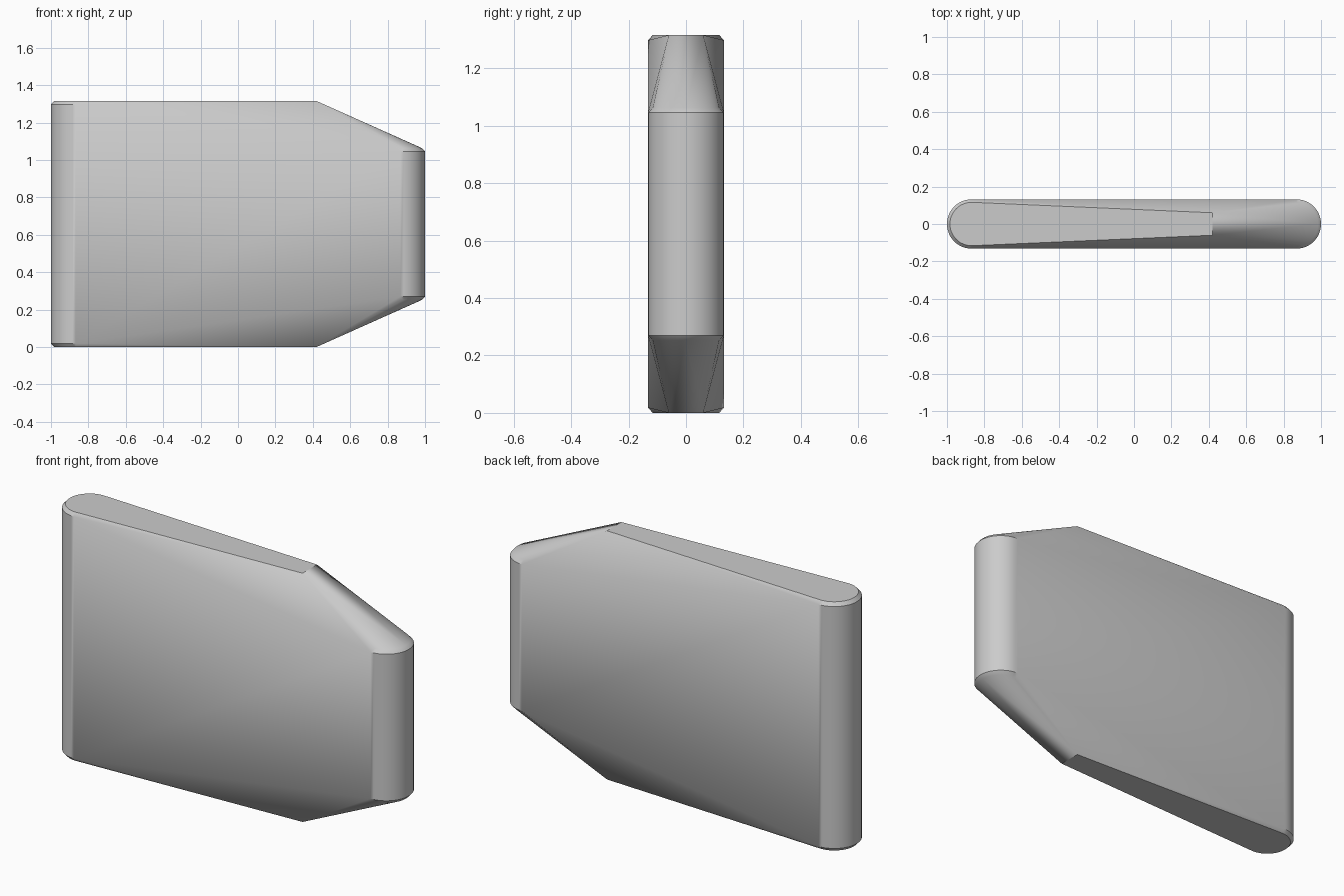
import bpy, bmesh, math

cube = bpy.data.objects.get("Cube")
if cube:
    bpy.data.objects.remove(cube)

HEIGHT = 1.315
R, R_IN = 0.132, 0.116      # outer radius and radius inside the chamfer
CX = 1 - R                  # centre of each rounded end
Z_LEFT, Z_RIGHT = 1.297, 1.045
CHAMFER = 0.018
PEAK_X, PEAK_Y = 0.42, 0.06
STEPS = 24

mat = bpy.data.materials.new("plain grey")
mat.use_nodes = True
colour = (0.6, 0.6, 0.6, 1)
mat.diffuse_color = colour
mat.node_tree.nodes["Principled BSDF"].inputs["Base Color"].default_value = colour

bm = bmesh.new()


def arc(side, radius, z):
    """Half circle around one end, running counter-clockwise from above."""
    start = -math.pi / 2 if side > 0 else math.pi / 2
    angles = [start + math.pi * i / STEPS for i in range(STEPS + 1)]
    return [bm.verts.new((side * CX + radius * math.cos(a), radius * math.sin(a), z))
            for a in angles]


def sharpen(verts):
    for a, b in zip(verts, verts[1:]):
        bm.edges.get((a, b)).smooth = False


def end_cap(flip):
    """Chamfered flat end with a ramp down to the narrow edge; returns its rim."""
    def height(z):
        return HEIGHT - z if flip else z

    broad = arc(-1, R, height(Z_LEFT))
    broad_in = arc(-1, R_IN, height(HEIGHT))
    narrow = arc(1, R, height(Z_RIGHT))
    narrow_in = arc(1, R_IN, height(Z_RIGHT + CHAMFER))
    front = bm.verts.new((PEAK_X, -PEAK_Y, height(HEIGHT)))
    back = bm.verts.new((PEAK_X, PEAK_Y, height(HEIGHT)))

    # flat cap
    bm.faces.new(broad_in + [front, back])
    # chamfers around both rounded ends
    for outer, inner in ((broad, broad_in), (narrow, narrow_in)):
        for i in range(STEPS):
            bm.faces.new((outer[i], outer[i + 1], inner[i + 1], inner[i]))
    # ramp fanning out to the narrow end
    mid = STEPS // 2
    for i in range(STEPS):
        bm.faces.new((narrow_in[i], narrow_in[i + 1], front if i < mid else back))
    bm.faces.new((front, narrow_in[mid], back))
    # sloping shoulders on the front and back
    for peak, b, n in ((front, -1, 0), (back, 0, -1)):
        bm.faces.new((broad[b], broad_in[b], peak))
        bm.faces.new((narrow[n], narrow_in[n], peak))
        bm.faces.new((broad[b], narrow[n], peak))
    sharpen(broad_in + [front, back, broad_in[0]])
    sharpen(broad)
    sharpen(narrow)
    return broad + narrow


# upright wall between the two ends
top, bottom = end_cap(False), end_cap(True)
for i in range(len(top)):
    j = (i + 1) % len(top)
    bm.faces.new((bottom[i], bottom[j], top[j], top[i]))

bmesh.ops.recalc_face_normals(bm, faces=bm.faces)
for face in bm.faces:
    face.smooth = True
mesh = bpy.data.meshes.new("tapered_block")
bm.to_mesh(mesh)
bm.free()
mesh.materials.append(mat)
block = bpy.data.objects.new("tapered_block", mesh)
bpy.context.collection.objects.link(block)
